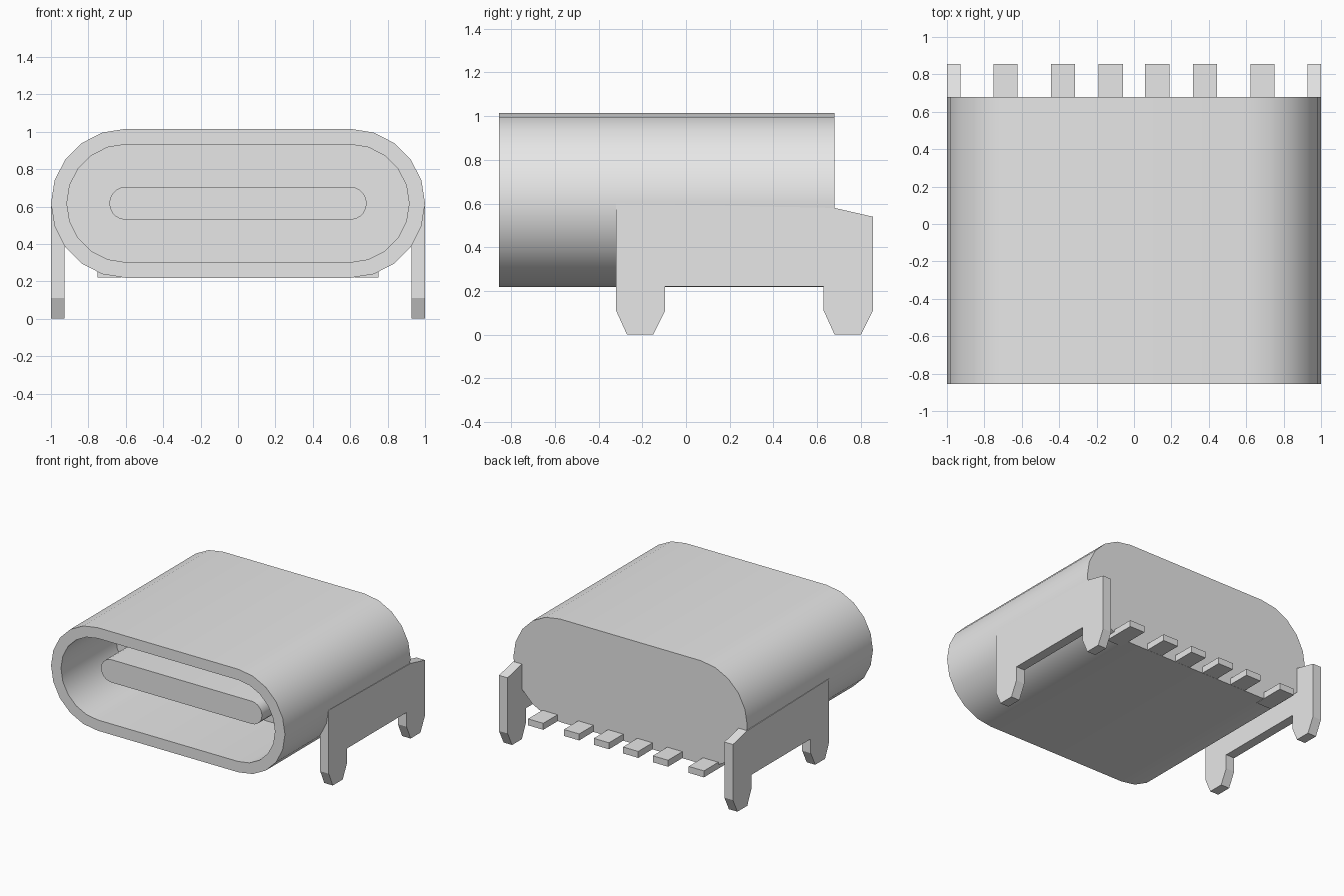
import bpy
import bmesh
import math

cube = bpy.data.objects.get("Cube")
if cube:
    bpy.data.objects.remove(cube, do_unlink=True)

MID_Z = 0.617
BACK_Y = 0.855

metal = bpy.data.materials.new("light grey")
metal.use_nodes = True
grey = (0.8, 0.8, 0.8, 1)
metal.diffuse_color = grey
metal.node_tree.nodes["Principled BSDF"].inputs["Base Color"].default_value = grey


def finish(name, bm, smooth=False):
    """Turn a bmesh into a named object."""
    bmesh.ops.recalc_face_normals(bm, faces=bm.faces)
    mesh = bpy.data.meshes.new(name)
    bm.to_mesh(mesh)
    bm.free()
    mesh.materials.append(metal)
    obj = bpy.data.objects.new(name, mesh)
    bpy.context.collection.objects.link(obj)
    if smooth:
        bpy.ops.object.select_all(action='DESELECT')
        obj.select_set(True)
        bpy.context.view_layer.objects.active = obj
        bpy.ops.object.shade_smooth_by_angle(angle=math.radians(30))
    return obj


def pill(bm, half_width, radius, y, steps=10):
    """Loop of vertices round a slot shape with semicircular ends."""
    ring = []
    for side, start in ((1, -math.pi / 2), (-1, math.pi / 2)):
        for i in range(steps + 1):
            a = start + math.pi * i / steps
            x = side * (half_width - radius) + radius * math.cos(a)
            ring.append(bm.verts.new((x, y, MID_Z + radius * math.sin(a))))
    return ring


def bridge(bm, a, b):
    n = len(a)
    for i in range(n):
        j = (i + 1) % n
        bm.faces.new((a[i], a[j], b[j], b[i]))


def prism(name, profile, x0, x1):
    """Extrude a (y, z) profile along x."""
    bm = bmesh.new()
    a = [bm.verts.new((x0, y, z)) for y, z in profile]
    b = [bm.verts.new((x1, y, z)) for y, z in profile]
    bm.faces.new(a)
    bm.faces.new(b)
    bridge(bm, a, b)
    return finish(name, bm)


# Outer shell with a blind cavity open at the front
bm = bmesh.new()
rings = [pill(bm, 1.0, 0.398, 0.68), pill(bm, 1.0, 0.398, -BACK_Y),
         pill(bm, 0.915, 0.315, -BACK_Y), pill(bm, 0.915, 0.315, -0.19)]
for a, b in zip(rings, rings[1:]):
    bridge(bm, a, b)
bm.faces.new(rings[0])
bm.faces.new(rings[-1])
finish("shell", bm, True)

# Tongue standing inside the cavity
bm = bmesh.new()
front, back = pill(bm, 0.688, 0.088, -0.69), pill(bm, 0.688, 0.088, -0.17)
bridge(bm, front, back)
bm.faces.new(front)
bm.faces.new(back)
finish("tongue", bm, True)

# Side plates, each with two tapered legs
plate = [(-0.32, 0.6), (-0.32, 0.11), (-0.27, 0), (-0.15, 0), (-0.095, 0.11),
         (-0.095, 0.22), (0.63, 0.22), (0.63, 0.11), (0.68, 0), (0.8, 0),
         (BACK_Y, 0.11), (BACK_Y, 0.54), (0.68, 0.58)]
for side, label in ((1, "left"), (-1, "right")):
    prism(label + "_leg_plate", plate, side * 0.927, side)

# Flat contact pads along the back edge
pad = [(0.6, 0.22), (BACK_Y, 0.22), (BACK_Y, 0.27), (0.6, 0.27)]
for i, x in enumerate((0.687, 0.38, 0.125)):
    for side, label in ((1, "left"), (-1, "right")):
        prism(f"{label}_contact_pad_{i + 1}", pad, side * x - 0.065, side * x + 0.065)
